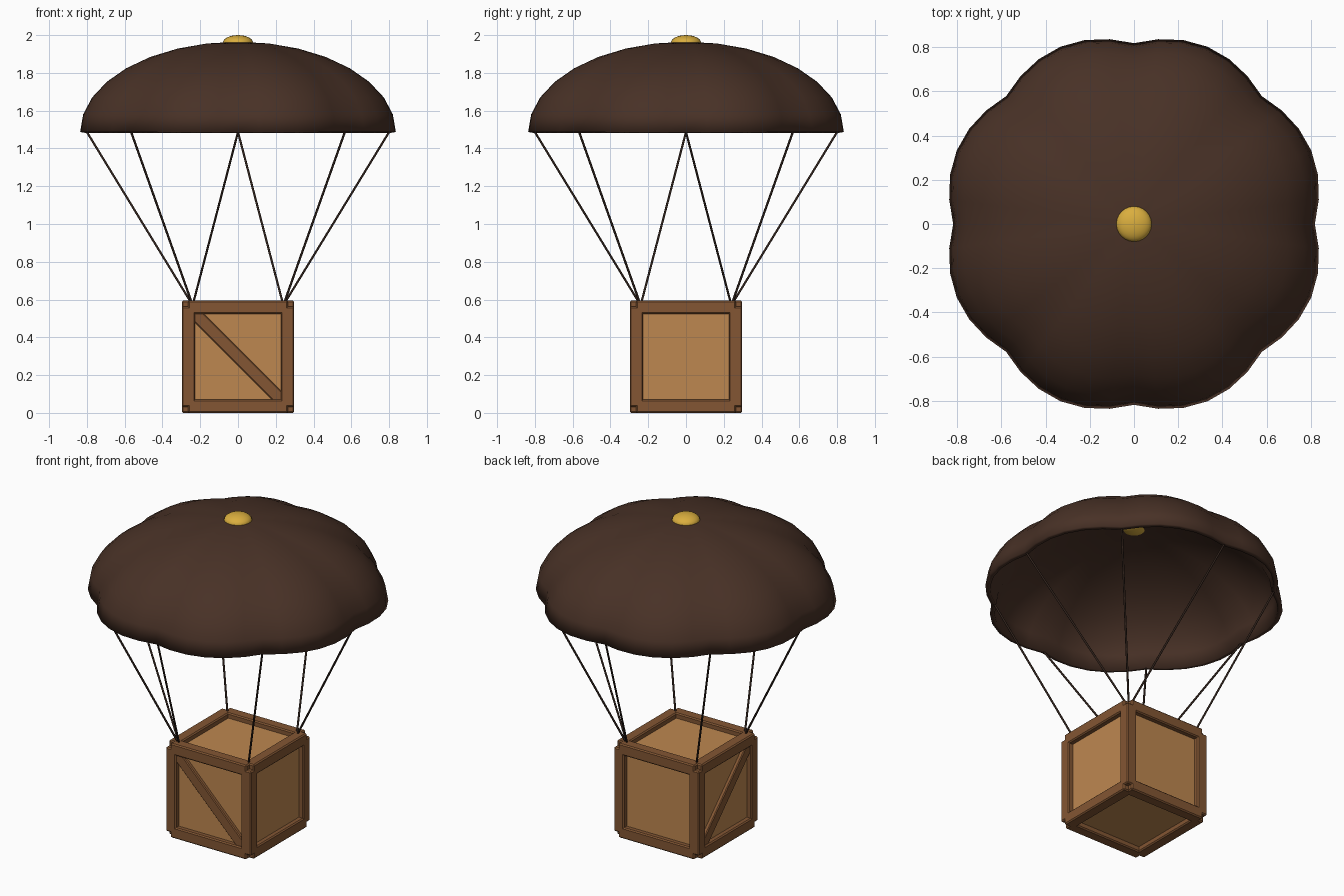
import bpy, bmesh, math
from mathutils import Vector

if "Cube" in bpy.data.objects:
    bpy.data.objects.remove(bpy.data.objects["Cube"])


def material(name, srgb):
    m = bpy.data.materials.new(name)
    lin = [((c / 255 + 0.055) / 1.055) ** 2.4 for c in srgb]
    m.diffuse_color = (*lin, 1)
    m.use_nodes = True
    m.node_tree.nodes["Principled BSDF"].inputs["Base Color"].default_value = m.diffuse_color
    return m


CANOPY = material("dark brown cloth", (72, 49, 38))
GOLD = material("gold", (218, 174, 62))
ROPE = material("rope brown", (48, 34, 27))
FRAME = material("frame wood", (131, 86, 51))
PANEL = material("panel wood", (190, 135, 80))

HALF = 0.297      # half the crate size
BEAM = 0.07       # frame beam width
MID = Vector((0, 0, HALF))


def finish(obj, mat, smooth=None):
    obj.data.materials.append(mat)
    if smooth:
        bpy.ops.object.select_all(action='DESELECT')
        obj.select_set(True)
        bpy.context.view_layer.objects.active = obj
        bpy.ops.object.shade_smooth_by_angle(angle=math.radians(smooth))
    return obj


def box(name, size, loc, mat, rot=(0, 0, 0), bevel=0.0):
    bpy.ops.mesh.primitive_cube_add(size=1, location=loc, rotation=rot)
    obj = bpy.context.object
    obj.name = name
    obj.scale = size
    bpy.ops.object.transform_apply(location=False, rotation=False, scale=True)
    if bevel:
        b = obj.modifiers.new("bevel", 'BEVEL')
        b.width = bevel
        b.segments = 1
    return finish(obj, mat)


def rope(name, a, b, radius=0.006):
    a, b = Vector(a), Vector(b)
    d = b - a
    bpy.ops.mesh.primitive_cylinder_add(
        vertices=8, radius=radius, depth=d.length, location=(a + b) / 2,
        rotation=d.to_track_quat('Z', 'Y').to_euler())
    obj = bpy.context.object
    obj.name = name
    finish(obj, ROPE, 50)


# Crate: inner panelled box
box("crate_panels", (0.53, 0.53, 0.53), MID, PANEL)

# Crate: twelve edge beams, stopping short so the corners are notched
off = HALF - BEAM / 2
for axis in range(3):
    for s in (-1, 1):
        for t in (-1, 1):
            size = [BEAM] * 3
            size[axis] = 0.53
            pos = Vector((0, 0, 0))
            pos[(axis + 1) % 3] = s * off
            pos[(axis + 2) % 3] = t * off
            box("frame_beam_" + "xyz"[axis], size, MID + pos, FRAME, bevel=0.007)

# Crate: diagonal braces on the front and left sides
q = math.radians(45)
box("front_brace", (0.70, 0.03, 0.066), MID + Vector((0, -0.272, 0)), FRAME,
    (0, q, 0), 0.005)
box("left_brace", (0.03, 0.70, 0.066), MID + Vector((-0.272, 0, 0)), FRAME,
    (-q, 0, 0), 0.005)

# Canopy: eight-lobed dome with thickness
SEGS, RINGS, BASE, RISE = 48, 8, 1.487, 0.478
bm = bmesh.new()
rings = []
for i in range(RINGS):
    a = math.pi / 2 * i / RINGS
    ring = []
    for j in range(SEGS):
        th = 2 * math.pi * j / SEGS
        r = (0.818 + 0.05 * abs(math.sin(4 * th))) * math.cos(a)
        ring.append(bm.verts.new((r * math.cos(th), r * math.sin(th),
                                  BASE + RISE * math.sin(a))))
    rings.append(ring)
top = bm.verts.new((0, 0, BASE + RISE))
for j in range(SEGS):
    k = (j + 1) % SEGS
    for lo, hi in zip(rings, rings[1:]):
        bm.faces.new((lo[j], lo[k], hi[k], hi[j]))
    bm.faces.new((rings[-1][j], rings[-1][k], top))
mesh = bpy.data.meshes.new("canopy")
bm.to_mesh(mesh)
bm.free()
canopy = bpy.data.objects.new("canopy", mesh)
bpy.context.collection.objects.link(canopy)
finish(canopy, CANOPY, 50)
solid = canopy.modifiers.new("thickness", 'SOLIDIFY')
solid.thickness = 0.028
solid.offset = -1
# thickness goes first so the rim edge stays sharp
canopy.modifiers.move(len(canopy.modifiers) - 1, 0)

# Canopy: flattened top button
bpy.ops.mesh.primitive_uv_sphere_add(segments=24, ring_count=12, radius=0.08,
                                     location=(0, 0, 1.96))
button = bpy.context.object
button.name = "top_button"
button.scale.z = 0.5
finish(button, GOLD, 60)

# Ropes: from each canopy valley down to a crate corner
for i in range(8):
    th = math.pi / 4 * i
    x, y = math.cos(th), math.sin(th)
    side = 1 if x + y > 0.01 else -1
    sx = math.copysign(1, x) if abs(x) > 0.01 else side
    sy = math.copysign(1, y) if abs(y) > 0.01 else side
    rope("rope", (0.24 * sx, 0.24 * sy, 0.57), (0.80 * x, 0.80 * y, 1.487))
